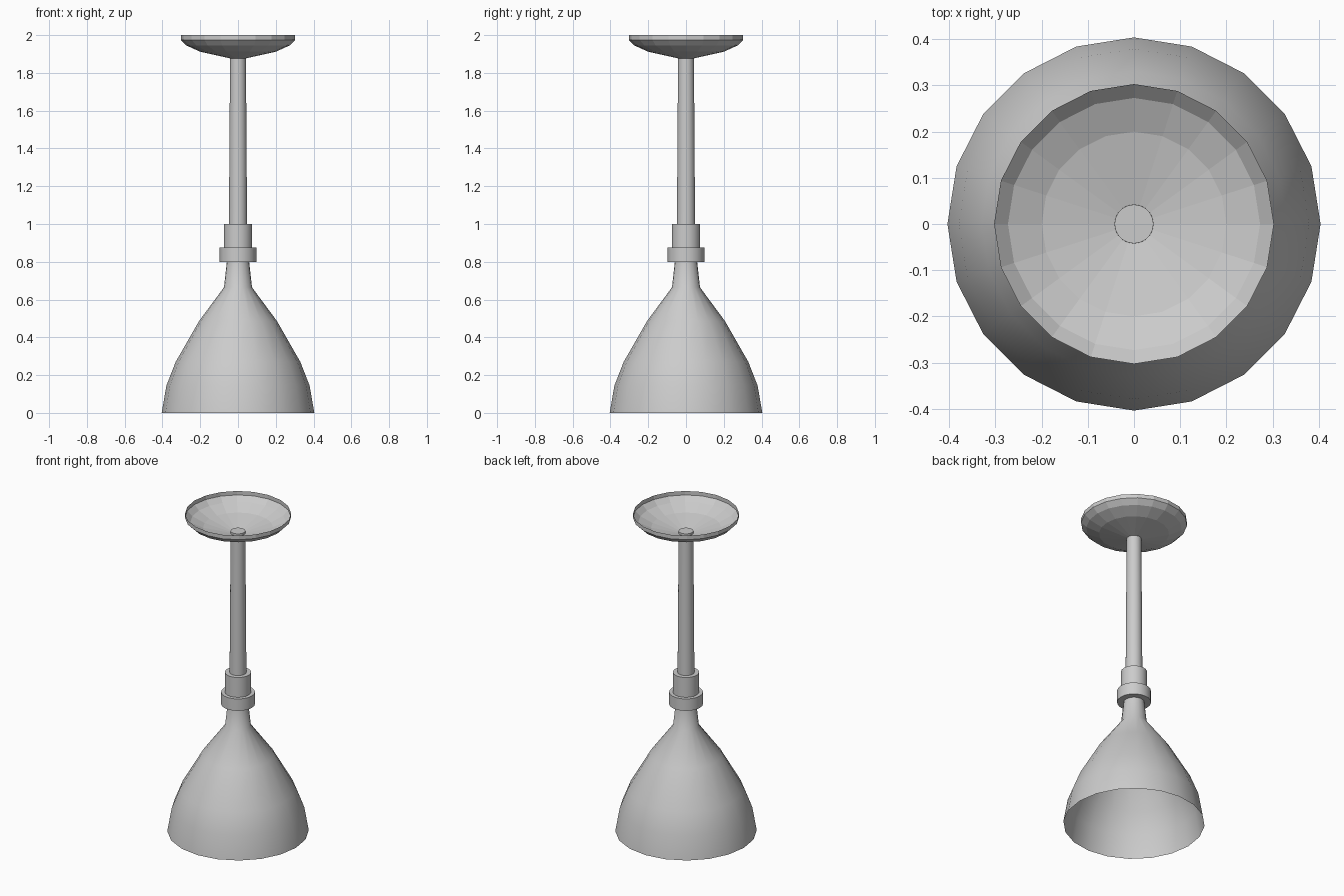
import bpy, bmesh
from math import cos, sin, tau, radians

if "Cube" in bpy.data.objects:
    bpy.data.objects.remove(bpy.data.objects["Cube"])


def lathe(name, profile, sides, smooth=True, angle=40, cap_bottom=False, cap_top=False):
    """Revolve (radius, z) points, listed bottom to top, around the z axis."""
    bm = bmesh.new()
    rings = []
    for r, z in profile:
        rings.append([bm.verts.new((r * cos(tau * i / sides), r * sin(tau * i / sides), z))
                      for i in range(sides)])
    for a, b in zip(rings, rings[1:]):
        for i in range(sides):
            j = (i + 1) % sides
            bm.faces.new((a[i], a[j], b[j], b[i]))
    if cap_bottom:
        bm.faces.new(rings[0][::-1])
    if cap_top:
        bm.faces.new(rings[-1])
    mesh = bpy.data.meshes.new(name)
    bm.to_mesh(mesh)
    bm.free()
    obj = bpy.data.objects.new(name, mesh)
    bpy.context.collection.objects.link(obj)
    if smooth:
        bpy.ops.object.select_all(action='DESELECT')
        obj.select_set(True)
        bpy.context.view_layer.objects.active = obj
        bpy.ops.object.shade_smooth_by_angle(angle=radians(angle))
    return obj


# Open bell shade with a narrow neck
lathe("lamp_shade", [(0.404, 0.0), (0.379, 0.145), (0.33, 0.27), (0.207, 0.485),
                     (0.074, 0.665), (0.058, 0.81)], 20)

# Stepped collar gripping the neck
lathe("lower_collar", [(0.097, 0.80), (0.097, 0.875)], 20, cap_bottom=True, cap_top=True)
lathe("upper_collar", [(0.075, 0.875), (0.075, 1.0)], 20, cap_bottom=True, cap_top=True)

# Slightly tapered hanging rod
lathe("hanging_rod", [(0.048, 1.0), (0.042, 1.89)], 32, cap_bottom=True, cap_top=True)

# Faceted ceiling dish, open on top
lathe("ceiling_dish", [(0.02, 1.872), (0.2, 1.912), (0.273, 1.945),
                       (0.303, 1.975), (0.303, 2.0)], 20, smooth=False, cap_bottom=True)
